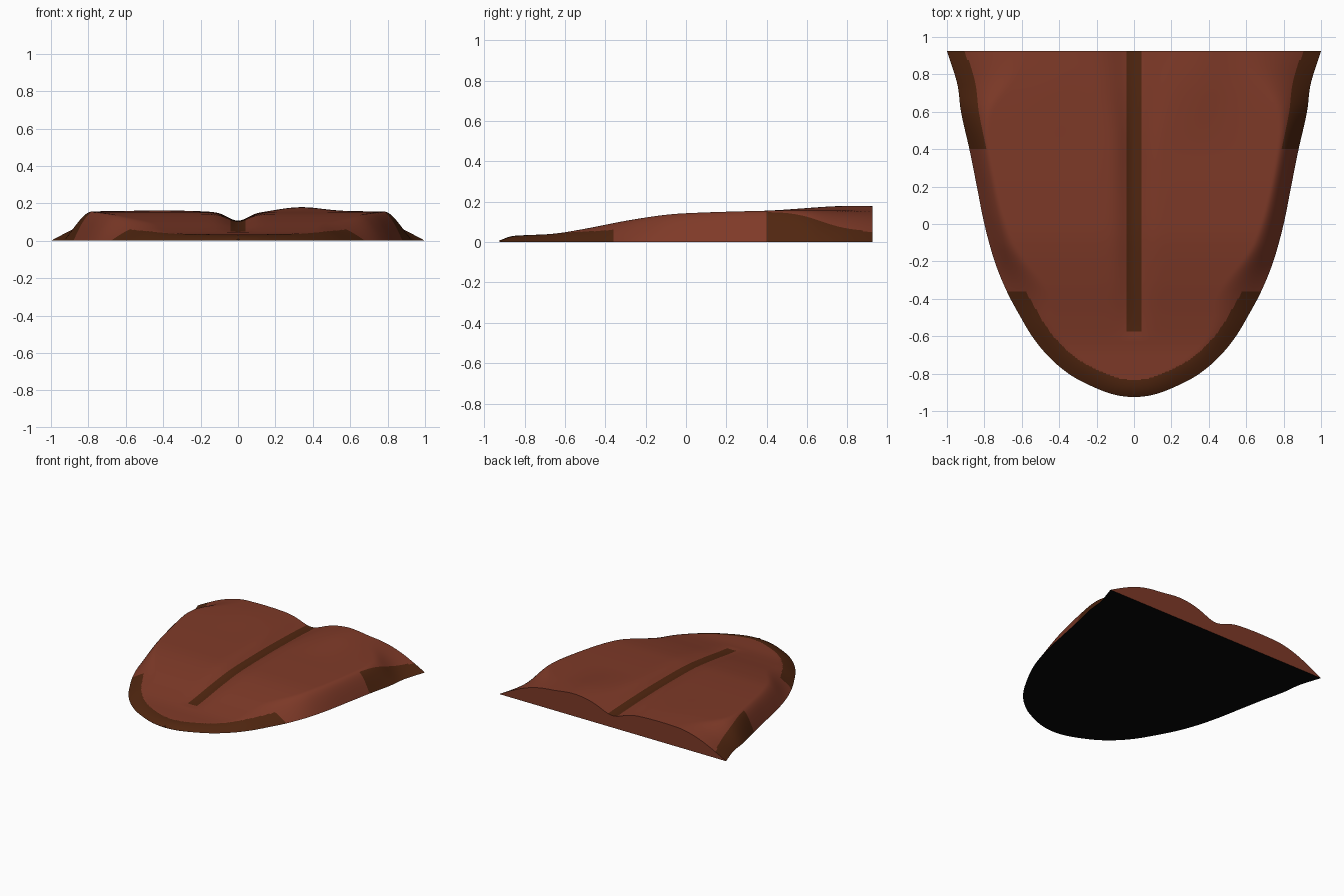
import bpy, bmesh, math
from mathutils import kdtree

if "Cube" in bpy.data.objects:
    bpy.data.objects.remove(bpy.data.objects["Cube"])


def curve(pts, v):
    """Smooth (Hermite) interpolation through (position, value) points."""
    n = len(pts)
    if v <= pts[0][0]:
        return pts[0][1]
    if v >= pts[-1][0]:
        return pts[-1][1]
    i = max(k for k in range(n - 1) if pts[k][0] <= v)

    def slope(k):
        a, b = pts[max(k - 1, 0)], pts[min(k + 1, n - 1)]
        return (b[1] - a[1]) / (b[0] - a[0])
    h = pts[i + 1][0] - pts[i][0]
    t = (v - pts[i][0]) / h
    return ((2*t**3 - 3*t*t + 1) * pts[i][1] + (t**3 - 2*t*t + t) * h * slope(i)
            + (3*t*t - 2*t**3) * pts[i + 1][1] + (t**3 - t*t) * h * slope(i + 1))


TIP, BACK = -0.925, 0.925
# half width, crest height, shoulder width and groove depth along the length
WIDTH = [(-0.925, 0), (-0.87, 0.22), (-0.8, 0.35), (-0.7, 0.465), (-0.6, 0.545), (-0.5, 0.605),
         (-0.36, 0.68), (-0.2, 0.745), (0, 0.80), (0.2, 0.84), (0.4, 0.88), (0.6, 0.925),
         (0.75, 0.945), (0.925, 1.0)]
WIDTH_SQ = [(y, w * w) for y, w in WIDTH]
HEIGHT = [(-0.925, 0.028), (-0.8, 0.034), (-0.65, 0.042), (-0.5, 0.066), (-0.3, 0.105),
          (-0.1, 0.135), (0.05, 0.145), (0.4, 0.155), (0.7, 0.157), (0.925, 0.15)]
SHOULDER = [(-0.925, 0.06), (-0.8, 0.1), (-0.6, 0.12), (-0.36, 0.2), (-0.1, 0.13),
            (0.4, 0.11), (0.6, 0.16), (0.8, 0.33), (0.925, 0.42)]
GROOVE = [(-0.62, 0), (-0.5, 0.012), (-0.2, 0.032), (0.1, 0.04), (0.5, 0.05), (0.925, 0.055)]


def half_width(y):
    return math.sqrt(max(curve(WIDTH_SQ, y), 0))


def row_y(s):
    return TIP + 0.0002 + (BACK - TIP - 0.0002) * s ** 1.7


# Outline lookup for distance to the rim
N = 3000
rim = kdtree.KDTree(2 * N + 2)
for i in range(N + 1):
    y = row_y(i / N)
    for side in (-1, 1):
        rim.insert((side * half_width(y), y, 0), 2 * i + (side > 0))
rim.balance()


def rim_distance(x, y):
    return rim.find((x, y, 0))[2]


def surface(x, y):
    t = min(rim_distance(x, y) / curve(SHOULDER, y), 1)
    z = curve(HEIGHT, y) * math.sin(t * math.pi / 2)
    rear = min(max((y - 0.35) / 0.575, 0), 1)
    rear = rear * rear * (3 - 2 * rear)
    # Central groove, wider towards the back, and one fuller rear lobe
    z -= curve(GROOVE, y) * math.exp(-(x / (0.075 + 0.05 * rear)) ** 2)
    z += 0.028 * rear * math.exp(-((x - 0.34) / 0.17) ** 2)
    z += 0.008 * rear * math.exp(-((x + 0.42) / 0.2) ** 2)
    return max(z, 0.001)


def material(name, color):
    m = bpy.data.materials.new(name)
    m.diffuse_color = (*color, 1)
    m.use_nodes = True
    m.node_tree.nodes["Principled BSDF"].inputs["Base Color"].default_value = m.diffuse_color
    return m


# Tongue-shaped slab: domed top, flat back and flat underside
ROWS, COLS = 130, 150
bm = bmesh.new()
grid = []
for r in range(ROWS + 1):
    y = row_y(r / ROWS)
    w = half_width(y)
    line = []
    for c in range(COLS + 1):
        x = w * math.sin((c / COLS * 2 - 1) * math.pi / 2 * 0.8) / math.sin(math.pi / 2 * 0.8)
        z = 0 if c in (0, COLS) else surface(x, y)
        line.append(bm.verts.new((x, y, z)))
    grid.append(line)
for a, b in zip(grid, grid[1:]):
    for c in range(COLS):
        bm.faces.new((a[c], a[c + 1], b[c + 1], b[c]))
bm.faces.new(grid[-1])
base = [g[0] for g in grid] + [g[-1] for g in reversed(grid)]
bm.faces.new(base)
bm.faces.new(grid[0][::-1])

# Clean cuts where the painted bands and stripe end
for co, no in (((0.04, 0, 0), (1, 0, 0)), ((-0.04, 0, 0), (1, 0, 0)), ((0, -0.575, 0), (0, 1, 0)),
               ((0, -0.36, 0), (0, 1, 0)), ((0, 0.4, 0), (0, 1, 0))):
    bmesh.ops.bisect_plane(bm, geom=bm.verts[:] + bm.edges[:] + bm.faces[:], dist=1e-5,
                           plane_co=co, plane_no=no)
bmesh.ops.recalc_face_normals(bm, faces=bm.faces[:])

# Colours: underside, centre stripe, front and rear rim bands
for f in bm.faces:
    p = f.calc_center_median()
    f.smooth = True
    if all(v.co.z < 1e-5 for v in f.verts):
        f.material_index = 2
    elif all(v.co.y > BACK - 1e-4 for v in f.verts):
        f.material_index = 0
    elif abs(p.x) < 0.04 and p.y > -0.575:
        f.material_index = 1
    elif (p.y < -0.36 or p.y > 0.4) and rim_distance(p.x, p.y) < 0.092:
        f.material_index = 1

mesh = bpy.data.meshes.new("tongue_slab")
bm.to_mesh(mesh)
bm.free()
slab = bpy.data.objects.new("tongue_slab", mesh)
bpy.context.collection.objects.link(slab)
for m in (material("red_brown", (0.21, 0.042, 0.021)), material("dark_brown", (0.08, 0.019, 0.005)),
          material("black_underside", (0.002, 0.002, 0.002))):
    mesh.materials.append(m)
bpy.context.view_layer.objects.active = slab
slab.select_set(True)
bpy.ops.object.shade_smooth_by_angle(angle=math.radians(40))
